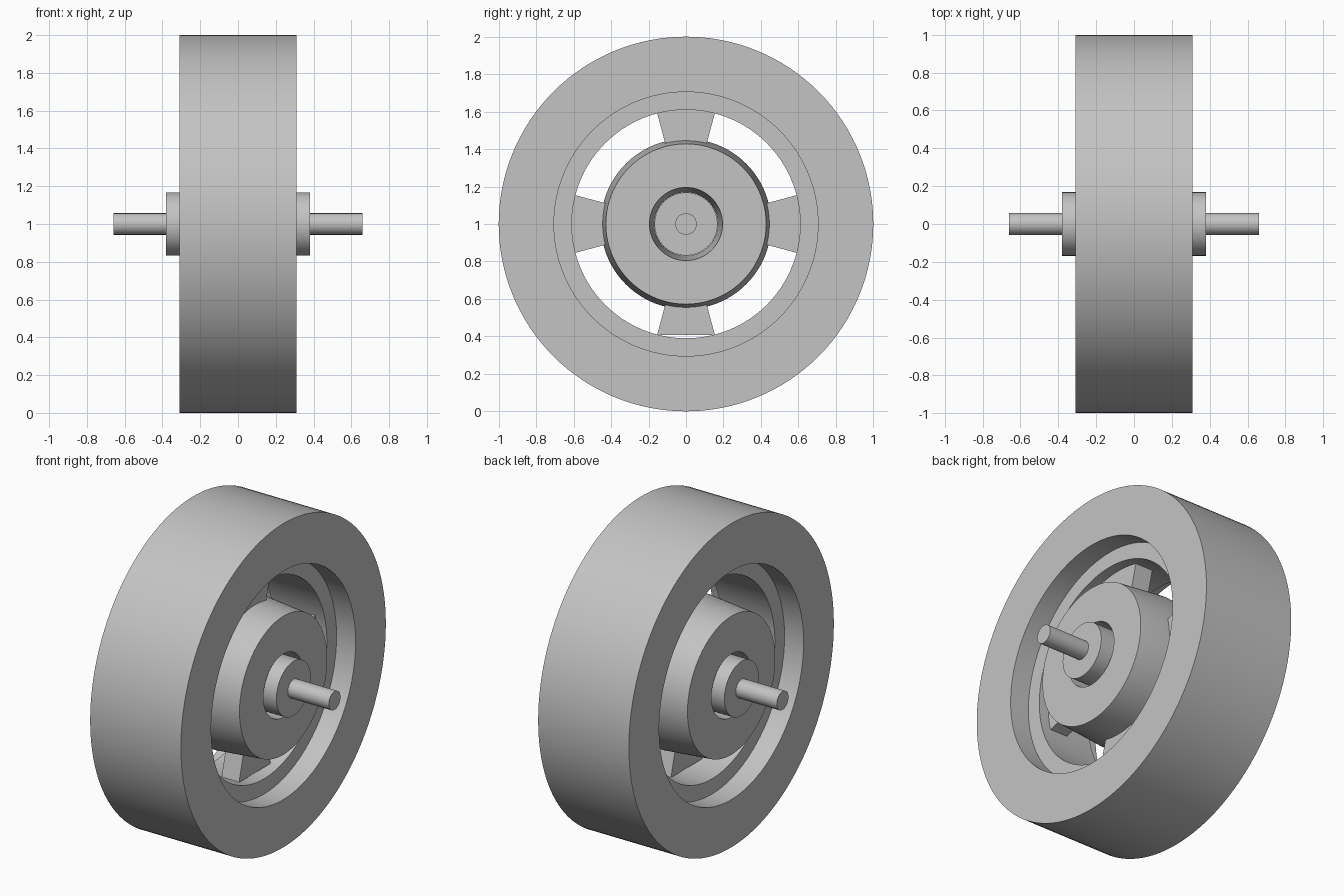
import bpy, bmesh, math
from mathutils import Matrix

cube = bpy.data.objects.get("Cube")
if cube:
    bpy.data.objects.remove(cube, do_unlink=True)

grey = bpy.data.materials.new("light_grey")
grey.use_nodes = True
colour = (0.55, 0.55, 0.55, 1)
grey.diffuse_color = colour
grey.node_tree.nodes["Principled BSDF"].inputs["Base Color"].default_value = colour

CENTRE_Z = 1.0


def finish(name, bm):
    bmesh.ops.recalc_face_normals(bm, faces=bm.faces)
    mesh = bpy.data.meshes.new(name)
    bm.to_mesh(mesh)
    bm.free()
    mesh.materials.append(grey)
    obj = bpy.data.objects.new(name, mesh)
    obj.location.z = CENTRE_Z
    bpy.context.collection.objects.link(obj)
    bpy.ops.object.select_all(action='DESELECT')
    obj.select_set(True)
    bpy.context.view_layer.objects.active = obj
    bpy.ops.object.shade_smooth_by_angle(angle=math.radians(20))
    return obj


def lathe(name, profile, closed=True, steps=128):
    """Spin an (x, radius) profile around the axle."""
    bm = bmesh.new()
    verts = [bm.verts.new((x, 0, r)) for x, r in profile]
    edges = [bm.edges.new(pair) for pair in zip(verts, verts[1:])]
    if closed:
        edges.append(bm.edges.new((verts[-1], verts[0])))
    bmesh.ops.spin(bm, geom=verts + edges, cent=(0, 0, 0), axis=(1, 0, 0),
                   angle=math.tau, steps=steps, use_merge=False)
    bmesh.ops.remove_doubles(bm, verts=bm.verts, dist=1e-5)
    return finish(name, bm)


def ring(name, half_width, inner, outer):
    return lathe(name, [(-half_width, inner), (half_width, inner),
                        (half_width, outer), (-half_width, outer)])


# Tyre and the recessed rim inside it
ring("tyre", 0.31, 0.705, 1.0)
ring("rim", 0.18, 0.61, 0.74)

# Hub with drafted outside and drafted bore
lathe("hub", [(-0.31, 0.195), (0, 0.169), (0.31, 0.195),
              (0.31, 0.428), (0, 0.455), (-0.31, 0.428)])

# Stepped axle through the bore
half = [(0.38, 0.168), (0.38, 0.057), (0.66, 0.057), (0.66, 0)]
lathe("axle", [(-x, r) for x, r in reversed(half)] + half, closed=False, steps=64)


# Four flared spokes; the lowest stops flat just short of the rim
def spoke(name, angle, tip):
    bm = bmesh.new()
    root = 0.40
    width = lambda r: 0.112 + (r - 0.435) * 0.268
    outline = [(-width(root), root), (width(root), root),
               (width(tip), tip), (-width(tip), tip)]
    face = bm.faces.new([bm.verts.new((-0.005, y, z)) for y, z in outline])
    side = bmesh.ops.extrude_face_region(bm, geom=[face])["geom"]
    bmesh.ops.translate(bm, vec=(0.12, 0, 0),
                        verts=[v for v in side if isinstance(v, bmesh.types.BMVert)])
    bm.transform(Matrix.Rotation(angle, 4, 'X'))
    return finish(name, bm)


for i, place in enumerate(("top", "front", "bottom", "back")):
    spoke("spoke_" + place, i * math.pi / 2, 0.593 if place == "bottom" else 0.65)
